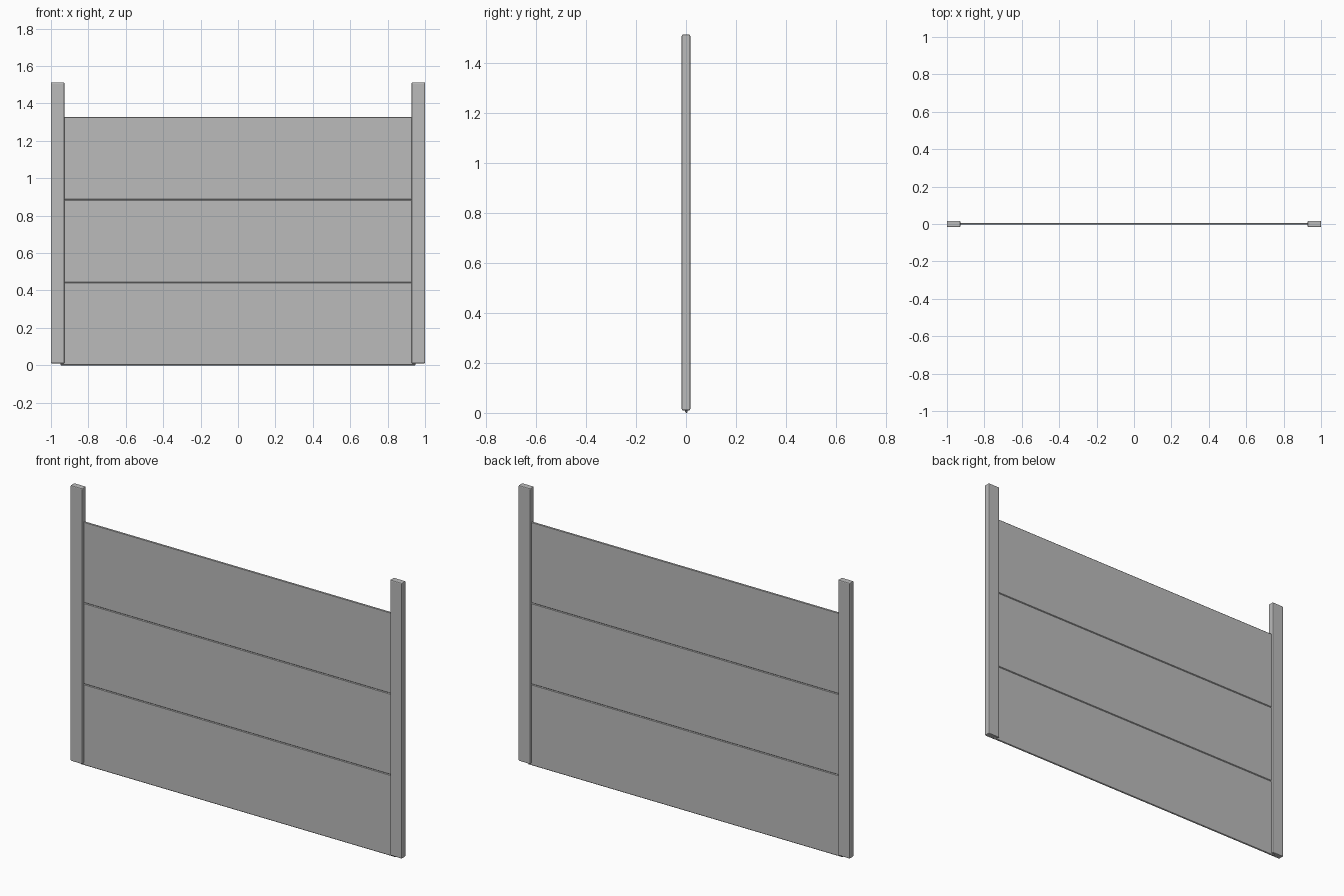
import bpy

cube = bpy.data.objects.get("Cube")
if cube:
    bpy.data.objects.remove(cube, do_unlink=True)

# Single grey finish
grey = bpy.data.materials.new("plain_grey")
grey.use_nodes = True
colour = (0.5, 0.5, 0.5, 1)
grey.diffuse_color = colour
grey.node_tree.nodes["Principled BSDF"].inputs["Base Color"].default_value = colour


def box(name, low, high, chamfer, segments=1):
    """Box between two corners with chamfered edges."""
    centre = [(a + b) / 2 for a, b in zip(low, high)]
    bpy.ops.mesh.primitive_cube_add(size=1, location=centre)
    obj = bpy.context.object
    obj.name = name
    obj.scale = [b - a for a, b in zip(low, high)]
    bpy.ops.object.transform_apply(location=False, rotation=False, scale=True)
    obj.data.materials.append(grey)
    bevel = obj.modifiers.new("edge_chamfer", "BEVEL")
    bevel.width = chamfer
    bevel.segments = segments
    return obj


# Upright posts with softened edges
POST_WIDTH, POST_DEPTH = 0.072, 0.034
for side, sign in (("left", 1), ("right", -1)):
    x0, x1 = sorted((sign, sign * (1 - POST_WIDTH)))
    box(side + "_post", (x0, -POST_DEPTH / 2, 0.01),
        (x1, POST_DEPTH / 2, 1.513), 0.005, 2)

# Three thin boards slotted into the posts, with V grooves between them
BOARD = 1.328 / 3
for i, level in enumerate(("lower", "middle", "upper")):
    box(level + "_board", (-0.95, -0.003, i * BOARD),
        (0.95, 0.006, (i + 1) * BOARD), 0.0035)
